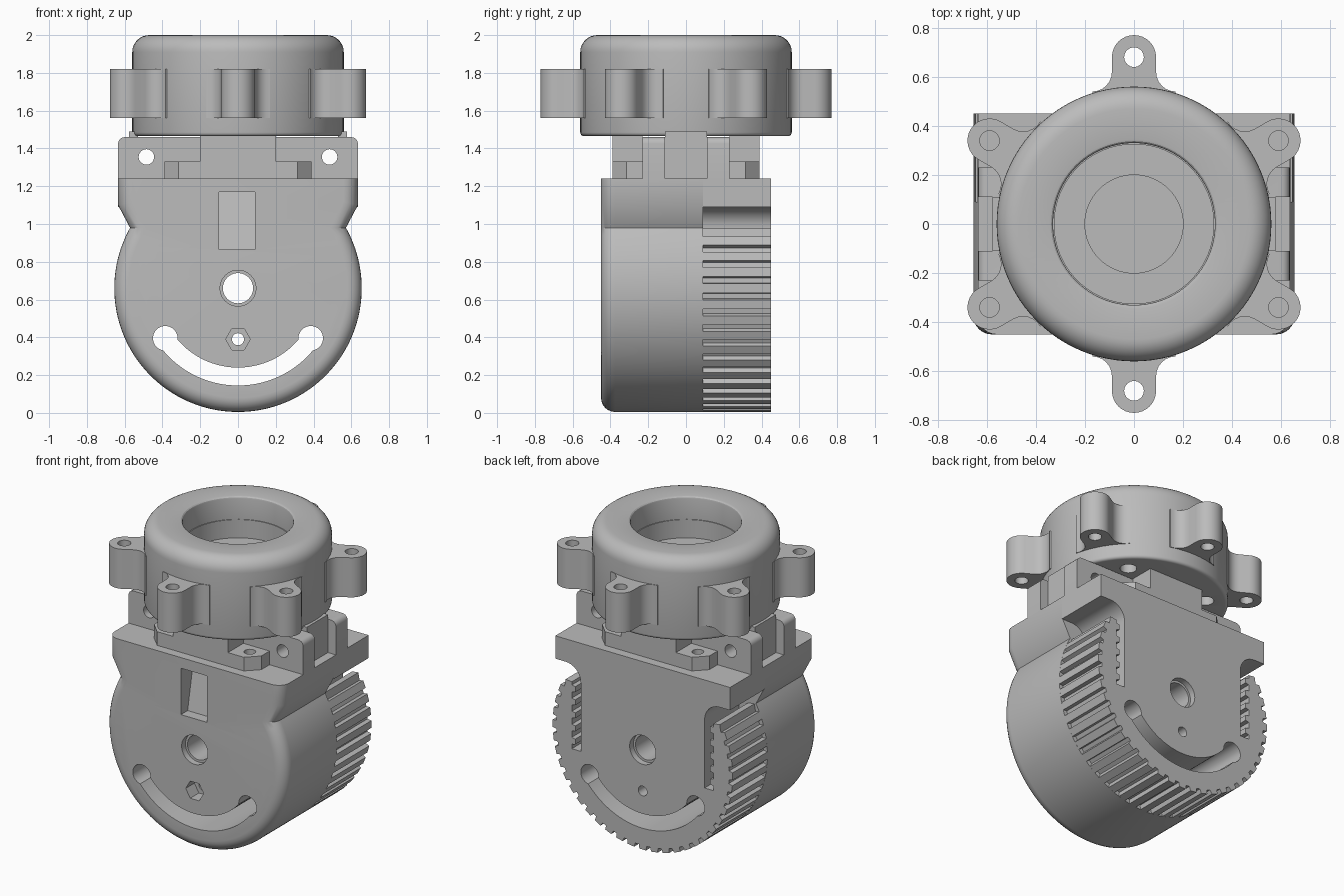
import bpy, bmesh
from math import sin, cos, pi, radians, asin, degrees
from mathutils import Matrix

old = bpy.data.objects.get("Cube")
if old:
    bpy.data.objects.remove(old, do_unlink=True)

grey = bpy.data.materials.new("plain_grey")
grey.use_nodes = True
grey.diffuse_color = (0.5, 0.5, 0.5, 1)
grey.node_tree.nodes["Principled BSDF"].inputs["Base Color"].default_value = (0.5, 0.5, 0.5, 1)


def finish(bm, name):
    bmesh.ops.recalc_face_normals(bm, faces=bm.faces)
    mesh = bpy.data.meshes.new(name)
    bm.to_mesh(mesh)
    bm.free()
    mesh.materials.append(grey)
    obj = bpy.data.objects.new(name, mesh)
    bpy.context.collection.objects.link(obj)
    return obj


def prism_bm(pts, a, b, axis):
    """Extrude a flat outline from a to b along y or z."""
    bm = bmesh.new()
    place = (lambda u, v: (u, a, v)) if axis == "y" else (lambda u, v: (u, v, a))
    face = bm.faces.new([bm.verts.new(place(u, v)) for u, v in pts])
    ext = bmesh.ops.extrude_face_region(bm, geom=[face])
    step = (0, b - a, 0) if axis == "y" else (0, 0, b - a)
    bmesh.ops.translate(bm, vec=step, verts=[g for g in ext["geom"] if isinstance(g, bmesh.types.BMVert)])
    return bm


def prism(name, pts, a, b, axis):
    return finish(prism_bm(pts, a, b, axis), name)


def arc(cx, cy, r, start, end, n):
    return [(cx + r * cos(radians(start + (end - start) * i / n)),
             cy + r * sin(radians(start + (end - start) * i / n))) for i in range(n + 1)]


def circle(cx, cy, r, n=32):
    return arc(cx, cy, r, 0, 360, n)[:-1]


def rect(x0, y0, x1, y1):
    return [(x0, y0), (x1, y0), (x1, y1), (x0, y1)]


def mirrored(half):
    """Close an outline by mirroring its +x half, listed from top to bottom."""
    return half + [(-x, z) for x, z in reversed(half) if abs(x) > 1e-4]


def cut(obj, cutters):
    for c in cutters:
        mod = obj.modifiers.new("cut", "BOOLEAN")
        mod.operation, mod.solver, mod.object = "DIFFERENCE", "EXACT", c
        bpy.context.view_layer.update()
        graph = bpy.context.evaluated_depsgraph_get()
        mesh = bpy.data.meshes.new_from_object(obj.evaluated_get(graph))
        obj.modifiers.clear()
        obj.data = mesh


def discard(cutters):
    for c in cutters:
        bpy.data.objects.remove(c, do_unlink=True)


def smooth(obj):
    obj.data.shade_smooth()
    obj.data.set_sharp_from_angle(angle=radians(28))


HUB, R = 0.66, 0.655     # wheel centre height and radius
DECK = 1.24              # top of the lower housing

# Front shell: round housing widening to a square shoulder, rounded front edge
neck = degrees(asin((0.98 - HUB) / R))
half = [(0.635, 1.4), (0.635, 1.1)] + arc(0, HUB, R, neck, -90, 56)
bm = prism_bm(mirrored(half), -0.45, 0.09, "y")
rim = [e for e in bm.edges if all(v.co.y < -0.44 for v in e.verts)]
bmesh.ops.bevel(bm, geom=rim, offset=0.075, segments=6, profile=0.5, affect="EDGES")
cutting = bmesh.ops.bisect_plane(bm, geom=bm.verts[:] + bm.edges[:] + bm.faces[:],
                                 plane_co=(0, 0, DECK), plane_no=(0, 0, 1), clear_outer=True)
bmesh.ops.holes_fill(bm, edges=[e for e in cutting["geom_cut"] if isinstance(e, bmesh.types.BMEdge)], sides=0)
front_shell = finish(bm, "front_shell")

# Rear toothed wheel: shoulder, belt slot with rack teeth, then outer teeth
half = [(0.635, DECK), (0.635, 1.09)] + arc(0.56, 0.98, 0.11, 90, 180, 8)
half += [(0.45, 0.53), (0.515, 0.53)]
for i in range(5):
    z = 0.56 + i * 0.086
    half += [(0.515, z), (0.49, z + 0.005), (0.49, z + 0.04), (0.515, z + 0.045)]
half += [(0.515, 0.97), (0.56, 0.975)]
for k in range(15, -1, -1):
    mid = -90 + 7.5 * k
    for r, off in ((0.628, 2.6), (R, 2.1), (R, -2.1), (0.628, -2.6)):
        if k or off > 0:
            half += arc(0, HUB, r, mid + off, 0, 1)[:1]
toothed_wheel = prism("toothed_wheel", mirrored(half), 0.09, 0.45, "y")

# Openings that run through both lower parts
slot = arc(0, HUB, 0.515, -145, -35, 40) + arc(0, HUB, 0.42, -35, -145, 40)
through = [prism("slot_cutter", slot, -1, 1, "y"),
           prism("axle_cutter", circle(0, HUB, 0.08, 40), -1, 1, "y"),
           prism("pin_cutter", circle(0, 0.39, 0.032), -1, 1, "y")]
through += [prism("slot_end_cutter", circle(s * 0.385, 0.395, 0.065), -1, 1, "y") for s in (-1, 1)]
cut(front_shell, through)
cut(toothed_wheel, through)
front_cuts = [prism("axle_recess_cutter", circle(0, HUB, 0.095, 40), -0.6, -0.41, "y"),
              prism("nut_cutter", circle(0, 0.39, 0.065, 6), -0.6, -0.36, "y"),
              prism("window_cutter", rect(-0.1, 0.865, 0.09, 1.17), -0.6, -0.38, "y")]
# the window floor leans back towards the top
for v in front_cuts[2].data.vertices:
    if v.co.y > -0.5 and v.co.z > 1:
        v.co.y = -0.32
cut(front_shell, front_cuts)
back_cuts = [prism("axle_recess_cutter", circle(0, HUB, 0.095, 40), 0.41, 0.6, "y")]
cut(toothed_wheel, back_cuts)
discard(through + front_cuts + back_cuts)

# Mounting bridge with cross holes and notched ends
half = [(0.0, 1.46)] + arc(0.6, 1.425, 0.035, 90, 0, 5) + [(0.635, DECK), (0, DECK)]
mount_bridge = prism("mount_bridge", mirrored(half), -0.23, 0.23, "y")
bridge_cuts = []
for s in (-1, 1):
    bridge_cuts += [prism("cross_hole_cutter", circle(s * 0.485, 1.355, 0.041), -1, 1, "y"),
                    prism("notch_cutter", rect(s * 0.575, -0.11, s * 0.8, 0.11), 1.2, 1.6, "z")]
cut(mount_bridge, bridge_cuts)
discard(bridge_cuts)
parts = [front_shell, toothed_wheel, mount_bridge]

for s, side in ((1, "left"), (-1, "right")):
    parts.append(prism(side + "_stop", rect(s * 0.53, -0.11, s * 0.577, 0.11), DECK, 1.49, "z"))

# Centre blocks and screw lugs, front and back
for t, end in ((-1, "front"), (1, "back")):
    parts.append(prism(end + "_centre_block", rect(-0.2, t * 0.23, 0.2, t * 0.39), DECK, 1.47, "z"))
    for s, side in ((1, "left"), (-1, "right")):
        pts = [(0.2, 0.23), (0.39, 0.23), (0.39, 0.315), (0.315, 0.39), (0.2, 0.39)]
        lug = prism(f"{end}_{side}_lug", [(s * x, t * y) for x, y in pts], DECK, 1.33, "z")
        hole = [prism("screw_cutter", circle(s * 0.3, t * 0.305, 0.035), DECK + 0.01, 1.5, "z")]
        cut(lug, hole)
        discard(hole)
        parts.append(lug)

# Round cap: turned profile with a stepped well in the top
profile = [(0, 1.465)] + arc(0.54, 1.485, 0.02, -90, 0, 4) + arc(0.47, 1.91, 0.09, 0, 90, 8)
profile += arc(0.345, 1.985, 0.015, 90, 180, 3)
profile += [(0.33, 1.85), (0.325, 1.85), (0.325, 1.73), (0.2, 1.73), (0.2, 1.68), (0, 1.68)]
bm = bmesh.new()
verts = [bm.verts.new((r, 0, z)) for r, z in profile]
edges = [bm.edges.new(pair) for pair in zip(verts, verts[1:])]
bmesh.ops.spin(bm, geom=verts + edges, cent=(0, 0, 0), axis=(0, 0, 1), angle=2 * pi, steps=96)
bmesh.ops.remove_doubles(bm, verts=bm.verts, dist=0.0005)
round_cap = finish(bm, "round_cap")
holes = [prism("driver_cutter", circle(x, y, 0.05), 1.4, 1.6, "z")
         for x in (-0.3, 0.3) for y in (-0.305, 0.305)]
cut(round_cap, holes)
discard(holes)
parts.append(round_cap)

# Six screw ears with flared roots
side = [(0.45, -0.17)] + arc(0.62, -0.17, 0.08, 180, 90, 6)
ear_outline = side + arc(0.68, 0, 0.09, -90, 90, 16) + [(x, -y) for x, y in reversed(side)]
ear = prism("screw_ear", ear_outline, 1.56, 1.82, "z")
hole = [prism("ear_hole_cutter", circle(0.68, 0, 0.04), 1.4, 2, "z")]
cut(ear, hole)
discard(hole)
for i in range(6):
    copy = bpy.data.objects.new(f"screw_ear_{i + 1}", ear.data.copy())
    copy.data.transform(Matrix.Rotation(radians(30 + 60 * i), 4, "Z"))
    bpy.context.collection.objects.link(copy)
    parts.append(copy)
discard([ear])

for part in parts:
    smooth(part)
